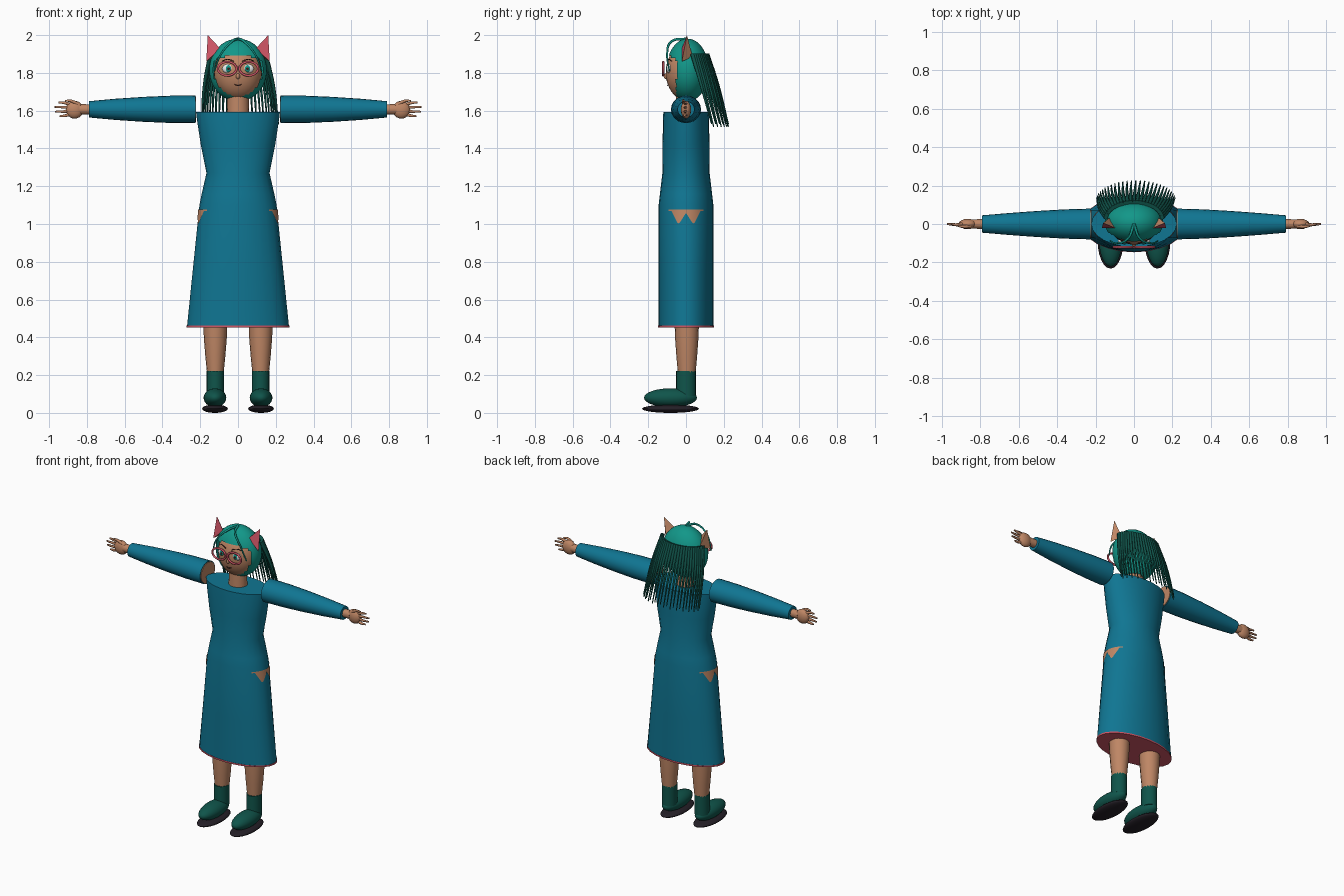
import bpy, bmesh, math
from mathutils import Matrix, Vector

if "Cube" in bpy.data.objects:
    bpy.data.objects.remove(bpy.data.objects["Cube"])


def material(name, rgb):
    m = bpy.data.materials.new(name)
    m.use_nodes = True
    m.diffuse_color = (*rgb, 1)
    m.node_tree.nodes["Principled BSDF"].inputs["Base Color"].default_value = (*rgb, 1)
    return m


BLUE = material("dress blue", (0.005, 0.18, 0.29))
SKIN = material("skin", (0.52, 0.24, 0.13))
TEAL = material("teal hair", (0.006, 0.31, 0.25))
GREEN = material("dark green", (0.005, 0.09, 0.07))
SOLE = material("sole black", (0.018, 0.014, 0.02))
PINK = material("pink", (0.62, 0.09, 0.13))
WHITE = material("eye white", (0.85, 0.85, 0.85))
DARK = material("dark brown", (0.04, 0.012, 0.01))


def finish(bm, name, *mats):
    bmesh.ops.recalc_face_normals(bm, faces=bm.faces[:])
    me = bpy.data.meshes.new(name)
    bm.to_mesh(me)
    bm.free()
    for m in mats:
        me.materials.append(m)
    ob = bpy.data.objects.new(name, me)
    bpy.context.collection.objects.link(ob)
    return ob


def loft(name, mat, sections, n=16, matrix=Matrix()):
    """Closed tube of elliptical rings given as (height, radius a, radius b)."""
    bm = bmesh.new()
    rings = []
    for h, a, b in sections:
        rings.append([bm.verts.new((a * math.cos(i * math.tau / n),
                                    b * math.sin(i * math.tau / n), h)) for i in range(n)])
    for r, q in zip(rings, rings[1:]):
        for i in range(n):
            j = (i + 1) % n
            bm.faces.new((r[i], r[j], q[j], q[i]))
    bm.faces.new(rings[0])
    bm.faces.new(rings[-1])
    bm.transform(matrix)
    return finish(bm, name, mat)


def ball(name, mat, loc, radii, u=24, v=16, cut=None):
    bm = bmesh.new()
    bmesh.ops.create_uvsphere(bm, u_segments=u, v_segments=v, radius=1)
    bm.transform(Matrix.Translation(loc) @ Matrix.Diagonal((*radii, 1)))
    if cut:
        gone = [f for f in bm.faces if cut(f.calc_center_median())]
        bmesh.ops.delete(bm, geom=gone, context="FACES")
    return finish(bm, name, mat)


def tube(name, mat, paths, r0, r1, closed=False, res=2):
    """Round tubes along smooth paths, tapering from r0 to r1."""
    cu = bpy.data.curves.new(name, "CURVE")
    cu.dimensions = "3D"
    cu.bevel_depth = 1
    cu.bevel_resolution = res - 1
    cu.resolution_u = 5
    cu.use_fill_caps = True
    for pts in paths:
        sp = cu.splines.new("BEZIER")
        sp.bezier_points.add(len(pts) - 1)
        sp.use_cyclic_u = closed
        for i, (p, bp) in enumerate(zip(pts, sp.bezier_points)):
            bp.co = p
            bp.handle_left_type = bp.handle_right_type = "AUTO"
            bp.radius = r0 + (r1 - r0) * i / (len(pts) - 1)
    cu.materials.append(mat)
    ob = bpy.data.objects.new(name, cu)
    bpy.context.collection.objects.link(ob)


# Dress and hem
PROFILE = [(0.455, 0.27, 0.145), (0.75, 0.24, 0.145), (1.1, 0.204, 0.145),
           (1.16, 0.192, 0.138), (1.27, 0.167, 0.125), (1.42, 0.197, 0.124),
           (1.55, 0.217, 0.122), (1.592, 0.222, 0.12)]
loft("dress", BLUE, PROFILE, 24)
loft("hem_trim", PINK, [(0.453, 0.272, 0.147), (0.463, 0.272, 0.147)], 24)


def skirt_radii(z):
    t = (z - 0.75) / 0.35
    return 0.24 - 0.036 * t, 0.145


# Toothed skin openings at the hips
def hip_opening(s, side):
    bm = bmesh.new()
    count, pairs = 24, []
    for i in range(count + 1):
        y = -0.092 + 0.184 * i / count
        depth = max(0.004, 0.075 - 0.055 * max(0, abs(abs(y) - 0.036) - 0.008) / 0.028)
        if abs(y) > 0.07:
            depth = 0.008
        elif abs(y) < 0.036:
            depth = 0.02 + 0.055 * abs(y) / 0.036
        col = []
        for z in (1.078, 1.078 - depth):
            a, b = skirt_radii(z)
            col.append(bm.verts.new((s * (a * math.sqrt(1 - (y / b) ** 2) + 0.004), y, z)))
        pairs.append(col)
    for p, q in zip(pairs, pairs[1:]):
        bm.faces.new((p[0], q[0], q[1], p[1]))
    finish(bm, side + "_hip_opening", SKIN)


# Head, neck and face
loft("neck", SKIN, [(1.57, 0.06, 0.055), (1.7, 0.056, 0.052)])
ball("head", SKIN, (0, 0, 1.803), (0.127, 0.107, 0.148), 32, 20)
ball("nose", SKIN, (0, -0.104, 1.782), (0.011, 0.014, 0.016), 12, 8)
tube("mouth", DARK, [[(-0.018, -0.094, 1.738), (0, -0.097, 1.733), (0.018, -0.094, 1.738)]],
     0.003, 0.003)
tube("glasses_bridge", PINK, [[(-0.012, -0.12, 1.825), (0, -0.122, 1.83), (0.012, -0.12, 1.825)]],
     0.005, 0.005)

# Hair cap with an open face, and long swept strands at the back
ball("hair_cap", TEAL, (0, 0.008, 1.815), (0.152, 0.112, 0.166), 48, 32,
     lambda c: c.y < -0.052 and c.z < 1.9 - 0.2 * abs(c.x))
strands = []
for i in range(27):
    t = math.radians(-84 + 168 * i / 26)
    sx, cy = math.sin(t), math.cos(t)
    root = Vector((0.147 * sx, 0.025 + 0.088 * cy, 1.9))
    tip = Vector((0.205 * sx + 0.01, 0.125 + 0.1 * cy, 1.53 - 0.015 * (i % 2)))
    mid = root.lerp(tip, 0.45) + Vector((0.012 * sx, 0.008 * cy, 0))
    strands.append([root, mid, tip])
tube("back_hair_strands", GREEN, strands, 0.012, 0.003)

for s, side in ((1, "left"), (-1, "right")):
    hip_opening(s, side)

    # Eyes, brows and round glasses
    ball(side + "_eye", WHITE, (s * 0.05, -0.088, 1.822), (0.034, 0.015, 0.025))
    ball(side + "_iris", TEAL, (s * 0.05, -0.094, 1.822), (0.019, 0.011, 0.02))
    ball(side + "_pupil", DARK, (s * 0.05, -0.1, 1.822), (0.009, 0.007, 0.01), 12, 8)
    tube(side + "_brow", DARK, [[(s * 0.022, -0.1, 1.862), (s * 0.055, -0.091, 1.872),
                                 (s * 0.085, -0.075, 1.862)]], 0.003, 0.002)
    ring = [(s * 0.057 + 0.049 * math.cos(k * math.tau / 12), -0.12,
             1.822 + 0.036 * math.sin(k * math.tau / 12)) for k in range(12)]
    tube(side + "_glasses_rim", PINK, [ring], 0.0065, 0.0065, True)

    # Loose fringe lock
    tube(side + "_fringe", TEAL, [[(0, 0, 1.98), (s * 0.03, -0.075, 1.968),
                                   (s * 0.09, -0.1, 1.9), (s * 0.125, -0.088, 1.81)]],
         0.008, 0.004)

    # Pointed ear with a pink inset front
    bm = bmesh.new()
    a, b, c, tip = [bm.verts.new((s * x, y, z)) for x, y, z in (
        (0.168, -0.022, 1.86), (0.095, -0.022, 1.93), (0.125, 0.035, 1.885), (0.16, 0.005, 2.0))]
    front = bm.faces.new((a, b, tip))
    for f in ((b, c, tip), (c, a, tip), (a, c, b)):
        bm.faces.new(f)
    bmesh.ops.inset_individual(bm, faces=[front], thickness=0.005)
    front.material_index = 1
    finish(bm, side + "_ear", SKIN, PINK)

    # Sleeve, shoulder end and wrist, lofted along the arm
    arm = Matrix.Translation((0, 0, 1.607)) @ Matrix.Rotation(s * math.pi / 2, 4, "Y")
    loft(side + "_sleeve", BLUE, [(0.226, 0.073, 0.08), (0.36, 0.072, 0.076), (0.5, 0.066, 0.068),
                                  (0.65, 0.056, 0.057), (0.79, 0.043, 0.045)], 20, arm)
    loft(side + "_shoulder_end", SKIN, [(0.222, 0.068, 0.074), (0.228, 0.068, 0.074)], 20, arm)
    loft(side + "_wrist", SKIN, [(0.77, 0.026, 0.026), (0.84, 0.028, 0.024)], 12, arm)

    # Hand with fanned fingers
    ball(side + "_palm", SKIN, (s * 0.865, 0, 1.605), (0.047, 0.027, 0.047), 16, 12)
    fingers = []
    for k, reach in enumerate((0.95, 0.972, 0.968, 0.945)):
        up = 0.03 - 0.02 * k
        fingers.append([(s * 0.88, 0, 1.607 + up * 0.8), (s * 0.92, -0.004, 1.607 + up * 1.15),
                        (s * reach, 0, 1.607 + up * 1.2)])
    fingers.append([(s * 0.85, -0.01, 1.635), (s * 0.885, -0.014, 1.652), (s * 0.915, -0.01, 1.652)])
    tube(side + "_fingers", SKIN, fingers, 0.011, 0.005)

    # Leg, sock, shoe and sole
    foot = Matrix.Translation((s * 0.12, 0, 0))
    loft(side + "_leg", SKIN, [(0.2, 0.043, 0.046), (0.3, 0.053, 0.055), (0.4, 0.061, 0.062),
                               (0.52, 0.064, 0.066)], 16, foot @ Matrix.Translation((0, 0.004, 0)))
    loft(side + "_sock", GREEN, [(0.09, 0.046, 0.052), (0.222, 0.046, 0.052)], 20, foot)
    ball(side + "_shoe", GREEN, (s * 0.122, -0.082, 0.08), (0.06, 0.14, 0.05))
    ball(side + "_sole", SOLE, (s * 0.122, -0.082, 0.022), (0.068, 0.15, 0.022))

# Smooth shading with sharp edges kept
bpy.ops.object.select_all(action="DESELECT")
for ob in bpy.context.collection.objects:
    if ob.type == "MESH" and not ob.name.endswith("ear"):
        ob.select_set(True)
        bpy.context.view_layer.objects.active = ob
bpy.ops.object.shade_smooth_by_angle(angle=math.radians(40))
